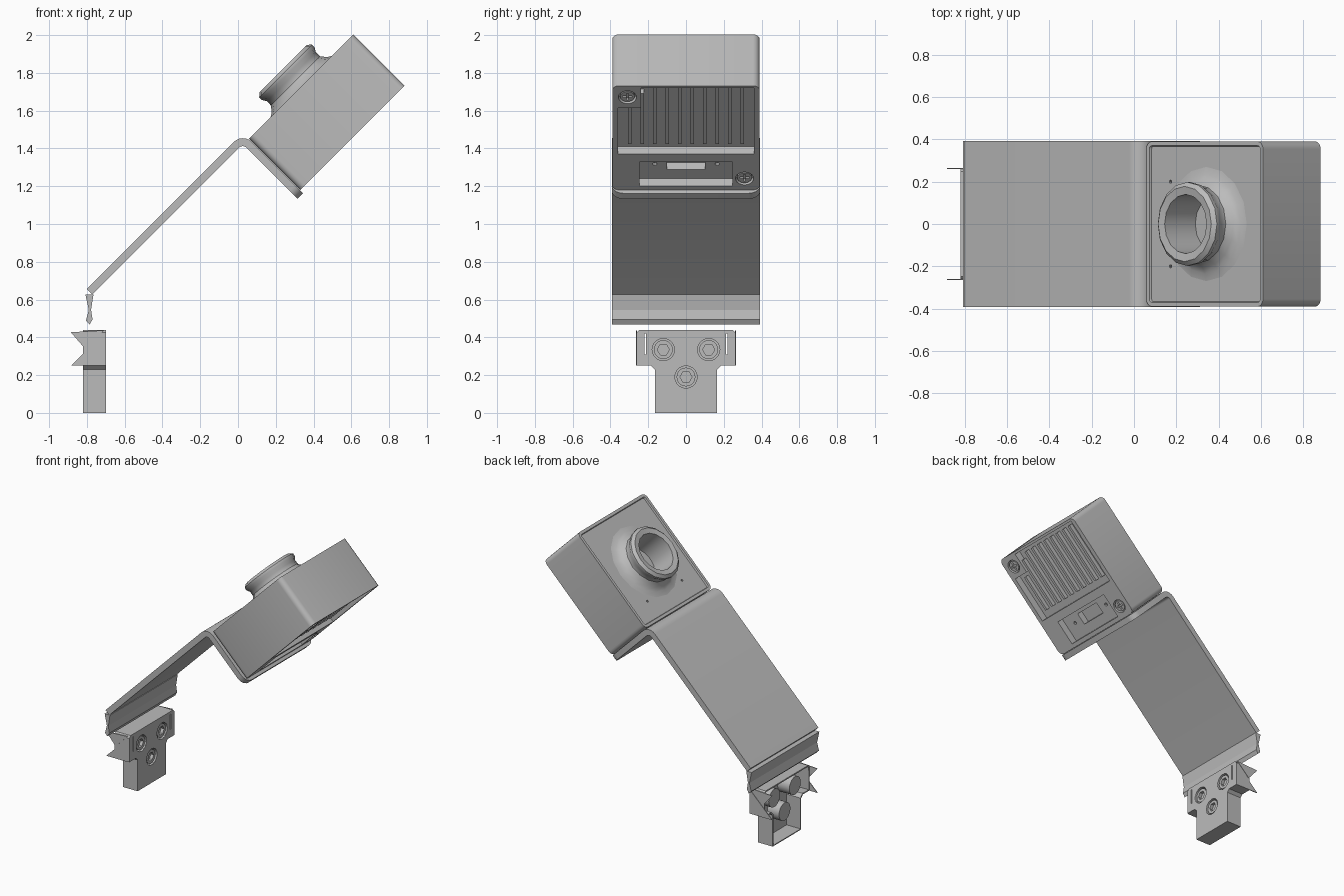
import bpy, bmesh, math
from mathutils import Matrix, Vector

cube = bpy.data.objects.get("Cube")
if cube:
    bpy.data.objects.remove(cube, do_unlink=True)

grey = bpy.data.materials.new("bare grey")
grey.use_nodes = True
grey.diffuse_color = (0.5, 0.5, 0.5, 1)
grey.node_tree.nodes["Principled BSDF"].inputs["Base Color"].default_value = (0.5, 0.5, 0.5, 1)

# Tilted camera frame: local x runs up the body, local z points out of the lens
TILT = Matrix.Translation((0.47, 0, 1.592)) @ Matrix.Rotation(math.radians(-45), 4, 'Y')
WORLD = Matrix.Identity(4)
ALONG_X = Matrix.Rotation(math.radians(90), 4, 'Y')


def finish(name, bm, frame=WORLD, recalc=True):
    if recalc:
        bmesh.ops.recalc_face_normals(bm, faces=bm.faces)
    bm.transform(frame)
    me = bpy.data.meshes.new(name)
    bm.to_mesh(me)
    bm.free()
    me.materials.append(grey)
    ob = bpy.data.objects.new(name, me)
    bpy.context.scene.collection.objects.link(ob)
    return ob


def box(name, lo, hi, frame=WORLD):
    bm = bmesh.new()
    bmesh.ops.create_cube(bm, size=1)
    for v in bm.verts:
        v.co = [l + (c + 0.5) * (h - l) for c, l, h in zip(v.co, lo, hi)]
    return finish(name, bm, frame)


def cylinder(name, r, centre, depth, frame=WORLD, sides=20, turn=WORLD):
    bm = bmesh.new()
    bmesh.ops.create_cone(bm, cap_ends=True, segments=sides, radius1=r, radius2=r,
                          depth=depth, matrix=Matrix.Translation(centre) @ turn)
    return finish(name, bm, frame)


def prism_y(pts, half):
    # Side profile of (x, z) points swept across the width
    bm = bmesh.new()
    face = bm.faces.new([bm.verts.new((x, -half, z)) for x, z in pts])
    new = bmesh.ops.extrude_face_region(bm, geom=[face])["geom"]
    bmesh.ops.translate(bm, vec=(0, 2 * half, 0),
                        verts=[g for g in new if isinstance(g, bmesh.types.BMVert)])
    bmesh.ops.recalc_face_normals(bm, faces=bm.faces)
    return bm


def bake(ob):
    me = bpy.data.meshes.new_from_object(
        ob.evaluated_get(bpy.context.evaluated_depsgraph_get()))
    ob.modifiers.clear()
    ob.data = me


def cut(ob, *cutters):
    for c in cutters:
        mod = ob.modifiers.new("cut", 'BOOLEAN')
        mod.operation, mod.solver, mod.object = 'DIFFERENCE', 'EXACT', c
        bpy.context.view_layer.update()
        bake(ob)
        bpy.data.objects.remove(c, do_unlink=True)


def smooth(ob, degrees=40):
    ob.data.shade_smooth()
    ob.data.set_sharp_from_angle(angle=math.radians(degrees))


# Camera body: rounded corners and a recessed front panel
H, D = 0.39, 0.1925
bm = bmesh.new()
bmesh.ops.create_cube(bm, size=1, matrix=Matrix.Diagonal((2 * H, 2 * H, 2 * D, 1)))
corners = [e for e in bm.edges if abs(e.verts[0].co.z - e.verts[1].co.z) > 0.1]
bmesh.ops.bevel(bm, geom=corners, offset=0.035, segments=4, profile=0.5, affect='EDGES')
front = max(bm.faces, key=lambda f: f.calc_center_median().z)
bmesh.ops.inset_region(bm, faces=[front], thickness=0.02)
bmesh.ops.inset_region(bm, faces=[front], thickness=0.004, depth=-0.012)
body = finish("camera_body", bm, TILT)

# Rear pockets for fins and connector, lens bore, pin holes
FLOOR = -D + 0.055
cut(body,
    box("cutter", (-0.12, -0.238, -0.3), (0.372, 0.36, FLOOR), TILT),
    box("cutter", (-0.12, -0.36, -0.3), (0.225, -0.23, FLOOR), TILT),
    box("cutter", (-0.36, -0.245, -0.3), (-0.18, 0.245, FLOOR), TILT),
    box("cutter", (-0.29, -0.1, -0.2), (-0.205, 0.1, FLOOR + 0.05), TILT),
    cylinder("cutter", 0.137, (0, 0, 0.2), 0.18, TILT, 16))
for side in (-1, 1):
    cut(body,
        cylinder("cutter", 0.008, (-0.24, 0.2 * side, 0.19), 0.06, TILT, 8),
        cylinder("cutter", 0.012, (-0.25, 0.165 * side, FLOOR), 0.04, TILT, 8),
        cylinder("cutter", 0.048, (-0.304 * side, 0.31 * side, -D), 0.06, TILT))
    # Cross-head screw sunk in the rear corner
    u, y = -0.304 * side, 0.31 * side
    screw = cylinder("rear_screw", 0.038, (u, y, -D + 0.02), 0.03, TILT)
    cut(screw,
        box("cutter", (u - 0.025, y - 0.006, -0.3), (u + 0.025, y + 0.006, -D + 0.02), TILT),
        box("cutter", (u - 0.006, y - 0.025, -0.3), (u + 0.006, y + 0.025, -D + 0.02), TILT))
    smooth(screw)
smooth(body)

# Cooling fins, with the first two shortened around the screw boss
for i in range(10):
    top = (0.2, 0.31)[i] if i < 2 else 0.35
    y = -0.297 + 0.066 * i
    box("cooling_fin", (-0.07, y - 0.009, FLOOR - 0.032), (top, y + 0.009, FLOOR + 0.005), TILT)

# Lens barrel: flared foot, waist, rim and open bore
profile = [(0.27, 0.181), (0.235, 0.188), (0.207, 0.205), (0.184, 0.235), (0.183, 0.265),
           (0.198, 0.29), (0.198, 0.308), (0.178, 0.326), (0.14, 0.32), (0.135, 0.12), (0, 0.12)]
bm = bmesh.new()
vs = [bm.verts.new((r, 0, z)) for r, z in profile]
es = [bm.edges.new(p) for p in zip(vs, vs[1:])]
bmesh.ops.spin(bm, geom=vs + es, cent=(0, 0, 0), axis=(0, 0, 1),
               angle=math.tau, steps=16, use_duplicate=False)
bmesh.ops.remove_doubles(bm, verts=bm.verts, dist=0.0005)
bmesh.ops.recalc_face_normals(bm, faces=bm.faces)
rim = max(bm.faces, key=lambda f: f.calc_center_median().z)
if rim.normal.z < 0:
    bmesh.ops.reverse_faces(bm, faces=bm.faces)
smooth(finish("lens_barrel", bm, TILT, recalc=False), 35)


# Bent mounting plate
def arc(cx, cz, r, a0, a1, n=6):
    angles = [math.radians(a0 + (a1 - a0) * i / n) for i in range(n + 1)]
    return [(cx + r * math.cos(a), cz + r * math.sin(a)) for a in angles]


OUT_U, OUT_V, THICK, R, END = -0.392, 0.237, 0.042, 0.068, -0.215
cu, cv = OUT_U - R, OUT_V - R
outline = ([(-1.56, OUT_V)] + arc(cu, cv, R, 90, 0) + [(OUT_U, END), (OUT_U - THICK, END)]
           + arc(cu, cv, R - THICK, 0, 90) + [(-1.56, OUT_V - THICK)])
bm = prism_y(outline, 0.393)
tips = [e for e in bm.edges if all(v.co.z < END + 0.001 for v in e.verts)
        and abs(e.verts[0].co.y - e.verts[1].co.y) < 0.001]
bmesh.ops.bevel(bm, geom=tips, offset=0.06, segments=5, profile=0.5, affect='EDGES')
smooth(finish("mounting_plate", bm, TILT))

# Thin pinched flange below the plate
flange = [(-0.808, 0.628), (-0.765, 0.628), (-0.778, 0.545), (-0.77, 0.495),
          (-0.785, 0.468), (-0.805, 0.488), (-0.79, 0.545)]
finish("plate_flange", prism_y(flange, 0.393))

# Clamp bracket: T-shaped face with walls, open at the back
FRONT, BACK = -0.7, -0.82
half = [(0.165, 0), (0.165, 0.23), (0.185, 0.25), (0.262, 0.25), (0.262, 0.425), (0.247, 0.44)]
ring = half + [(-y, z) for y, z in reversed(half)]
bm = bmesh.new()
face = bm.faces.new([bm.verts.new((FRONT, y, z)) for y, z in ring])
rear = [bm.verts.new((BACK, y, z)) for y, z in ring]
fv = list(face.verts)
for i in range(len(ring)):
    j = (i + 1) % len(ring)
    bm.faces.new((fv[j], fv[i], rear[i], rear[j]))
bracket = finish("clamp_bracket", bm)
mod = bracket.modifiers.new("sheet", 'SOLIDIFY')
mod.thickness, mod.offset = 0.01, -1
bpy.context.view_layer.update()
bake(bracket)
for side in (-1, 1):
    y = 0.217 * side
    cut(bracket, box("cutter", (-0.72, y - 0.004, 0.31), (-0.69, y + 0.004, 0.42)))
    # Torn pointed side wings
    edge = 0.262 * side
    bm = bmesh.new()
    for tri in ([(-0.885, 0.427), (-0.71, 0.437), (-0.81, 0.34)],
                [(-0.885, 0.25), (-0.71, 0.25), (-0.71, 0.42)]):
        bm.faces.new([bm.verts.new((x, edge, z)) for x, z in tri])
    wing = finish("side_wing", bm)
    mod = wing.modifiers.new("sheet", 'SOLIDIFY')
    mod.thickness, mod.offset = 0.006, 0
    bpy.context.view_layer.update()
    bake(wing)

# Hex-socket screws sunk in the bracket face
for y, z in ((-0.12, 0.335), (0.12, 0.335), (0, 0.19)):
    cut(bracket, cylinder("cutter", 0.06, (-0.7, y, z), 0.06, turn=ALONG_X))
    sleeve = cylinder("screw_sleeve", 0.066, (-0.752, y, z), 0.1, turn=ALONG_X)
    cut(sleeve, cylinder("cutter", 0.059, (-0.7, y, z), 0.1, turn=ALONG_X))
    head = cylinder("hex_screw", 0.05, (-0.735, y, z), 0.056, turn=ALONG_X)
    cut(head, cylinder("cutter", 0.032, (-0.7, y, z), 0.06, sides=6, turn=ALONG_X))
    smooth(sleeve)
    smooth(head)
